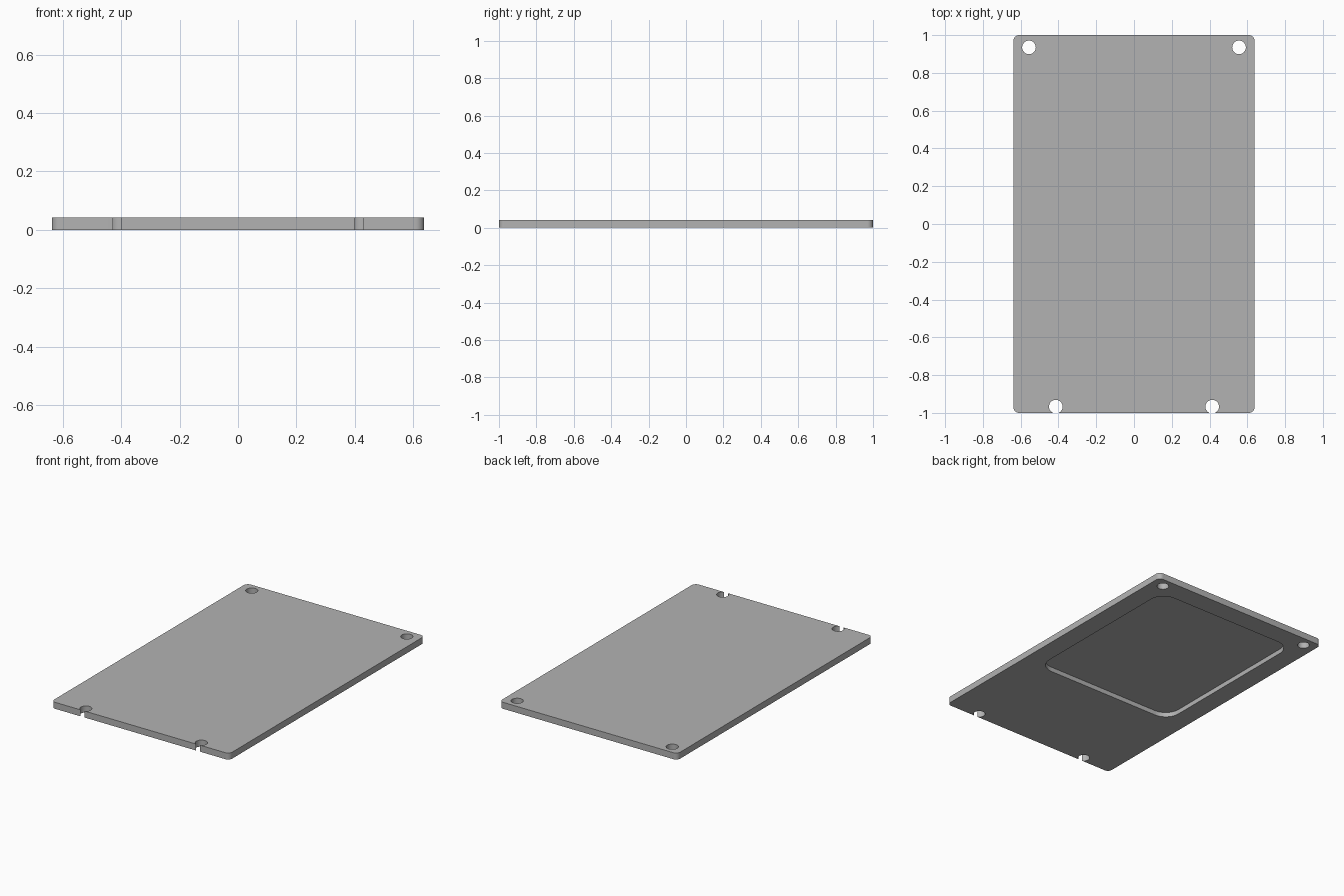
import bpy
import bmesh
from math import cos, sin, pi, radians
from mathutils import Vector

if "Cube" in bpy.data.objects:
    bpy.data.objects.remove(bpy.data.objects["Cube"], do_unlink=True)

HALF_W, HALF_L, THICK = 0.638, 1.0, 0.042

grey = bpy.data.materials.new("plain grey")
grey.use_nodes = True
grey.diffuse_color = (0.45, 0.45, 0.45, 1)
grey.node_tree.nodes["Principled BSDF"].inputs["Base Color"].default_value = grey.diffuse_color


def rounded_outline(x, y0, y1, r, steps=10):
    """Rectangle with rounded corners, counter-clockwise."""
    centres = [(x - r, y1 - r), (r - x, y1 - r), (r - x, y0 + r), (x - r, y0 + r)]
    return [(cx + r * cos(a), cy + r * sin(a))
            for k, (cx, cy) in enumerate(centres)
            for a in (pi / 2 * (k + i / steps) for i in range(steps + 1))]


def circle_outline(cx, cy, r, steps=40):
    return [(cx + r * cos(2 * pi * i / steps), cy + r * sin(2 * pi * i / steps))
            for i in range(steps)]


def prism(name, outline, z0, z1):
    """Extrude a flat outline between two heights."""
    bm = bmesh.new()
    face = bm.faces.new([bm.verts.new((x, y, z0)) for x, y in outline])
    top = bmesh.ops.extrude_face_region(bm, geom=[face])["geom"]
    bmesh.ops.translate(bm, vec=Vector((0, 0, z1 - z0)),
                        verts=[v for v in top if isinstance(v, bmesh.types.BMVert)])
    bmesh.ops.recalc_face_normals(bm, faces=bm.faces)
    mesh = bpy.data.meshes.new(name)
    bm.to_mesh(mesh)
    bm.free()
    mesh.materials.append(grey)
    obj = bpy.data.objects.new(name, mesh)
    bpy.context.collection.objects.link(obj)
    return obj


# Flat cover plate with softly rounded corners
plate = prism("cover_plate", rounded_outline(HALF_W, -HALF_L, HALF_L, 0.03), 0, THICK)

# Shallow pocket in the underside
cutters = [prism("pocket_cutter", rounded_outline(0.51, -0.29, 0.868, 0.1), -0.05, 0.03)]

# Screw holes at the back, and holes breaking through the front edge
for side, label in ((-1, "right"), (1, "left")):
    for part, x, y in (("back_hole", 0.556, 0.935), ("front_notch", 0.414, -0.967)):
        cutters.append(prism(f"{part}_cutter_{label}",
                             circle_outline(side * x, y, 0.036), -0.05, 0.1))

for cutter in cutters:
    mod = plate.modifiers.new(cutter.name, "BOOLEAN")
    mod.operation = "DIFFERENCE"
    mod.solver = "EXACT"
    mod.object = cutter

# Apply the cuts and drop the cutters
bpy.ops.object.select_all(action="DESELECT")
plate.select_set(True)
bpy.context.view_layer.objects.active = plate
for mod in list(plate.modifiers):
    bpy.ops.object.modifier_apply(modifier=mod.name)
for cutter in cutters:
    bpy.data.objects.remove(cutter, do_unlink=True)

bpy.ops.object.shade_smooth_by_angle(angle=radians(30))
